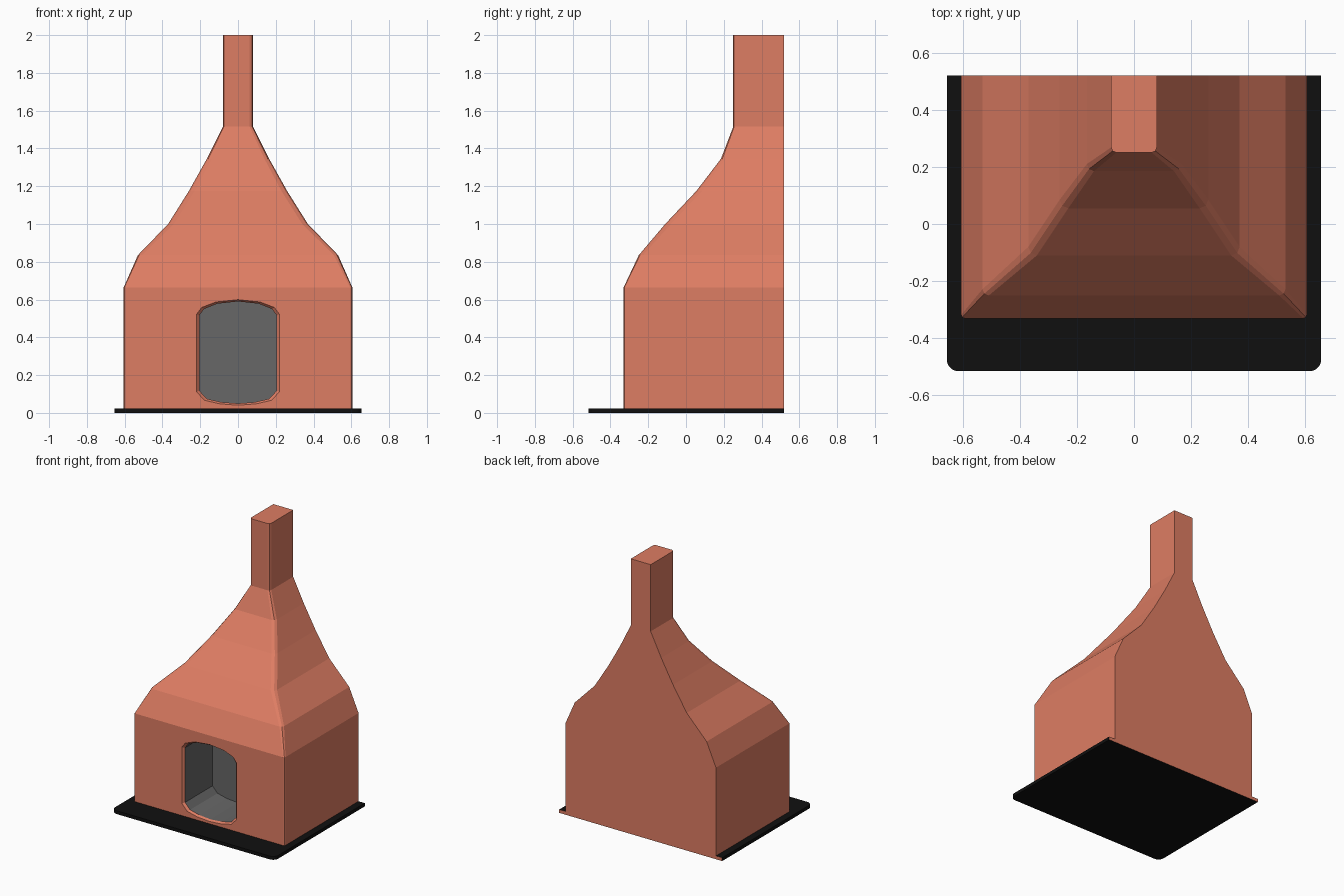
import bpy, bmesh
from math import sin, cos, pi

cube = bpy.data.objects.get("Cube")
if cube:
    bpy.data.objects.remove(cube, do_unlink=True)


def material(name, r, g, b):
    m = bpy.data.materials.new(name)
    m.use_nodes = True
    m.diffuse_color = (r, g, b, 1)
    m.node_tree.nodes["Principled BSDF"].inputs["Base Color"].default_value = (r, g, b, 1)
    return m


terracotta = material("terracotta", 0.73, 0.205, 0.125)
soot_grey = material("soot grey", 0.135, 0.135, 0.135)
hearth_black = material("hearth black", 0.005, 0.005, 0.005)

BACK = 0.52


def ring(bm, half, front, radius, z, steps):
    """Outline with a flat back and two rounded front corners."""
    right = [(half - radius + radius * cos(a), front + radius - radius * sin(a))
             for a in (pi / 2 * i / steps for i in range(steps + 1))]
    pts = [(half, BACK)] + right
    pts += [(-x, y) for x, y in reversed(pts)]
    return [bm.verts.new((x, y, z)) for x, y in pts]


def bridge(bm, a, b, mat=0, skip=None):
    n = len(a)
    for i in range(n):
        if i != skip:
            f = bm.faces.new((a[i], a[(i + 1) % n], b[(i + 1) % n], b[i]))
            f.material_index = mat


def finish(bm, name, mats):
    bmesh.ops.recalc_face_normals(bm, faces=bm.faces)
    mesh = bpy.data.meshes.new(name)
    bm.to_mesh(mesh)
    bm.free()
    for m in mats:
        mesh.materials.append(m)
    obj = bpy.data.objects.new(name, mesh)
    bpy.context.collection.objects.link(obj)
    return obj


# Hearth slab with rounded front corners and a terracotta back edge
bm = bmesh.new()
low = ring(bm, 0.655, -0.515, 0.04, 0.0, 5)
high = ring(bm, 0.655, -0.515, 0.04, 0.024, 5)
bridge(bm, low, high)
bm.faces.new(low)
bm.faces.new(high)
for f in bm.faces:
    if all(v.co.y > BACK - 0.001 for v in f.verts):
        f.material_index = 1
finish(bm, "hearth_slab", [hearth_black, terracotta])

# Fireplace body, hood and chimney: (half width, front y, corner radius, z)
levels = [
    (0.605, -0.33, 0.012, 0.024), (0.605, -0.33, 0.012, 0.665),
    (0.53, -0.25, 0.022, 0.835), (0.37, -0.11, 0.03, 1.0),
    (0.26, 0.055, 0.03, 1.175), (0.165, 0.185, 0.025, 1.345),
    (0.08, 0.25, 0.018, 1.515), (0.08, 0.25, 0.018, 2.0),
]
STEPS = 2
FRONT_SIDE = STEPS + 1
bm = bmesh.new()
rings = [ring(bm, *lv, STEPS) for lv in levels]
for i in range(len(rings) - 1):
    bridge(bm, rings[i], rings[i + 1], skip=FRONT_SIDE if i == 0 else None)
bm.faces.new(rings[0])
bm.faces.new(rings[-1])

# Arched mouth outline, mirrored left to right
half_arch = [(0, 0.05), (0.09, 0.057), (0.165, 0.075), (0.205, 0.118),
             (0.205, 0.515), (0.18, 0.55), (0.11, 0.578), (0, 0.59)]
arch = half_arch + [(-x, z) for x, z in reversed(half_arch[1:-1])]


def arch_loop(y, grow_x=1.0, grow_z=1.0):
    mid = 0.32
    return [bm.verts.new((x * grow_x, y, mid + (z - mid) * grow_z)) for x, z in arch]


rim = arch_loop(-0.33, 1.07, 1.035)
lip = arch_loop(-0.315)
deep = arch_loop(0.0)
bridge(bm, rim, lip)
bridge(bm, lip, deep, mat=1)
bm.faces.new(deep).material_index = 1

# Front wall around the mouth
corners = [rings[0][FRONT_SIDE], rings[0][FRONT_SIDE + 1],
           rings[1][FRONT_SIDE + 1], rings[1][FRONT_SIDE]]
edges = []
for loop in (corners, rim):
    for i, v in enumerate(loop):
        w = loop[(i + 1) % len(loop)]
        edges.append(bm.edges.get((v, w)) or bm.edges.new((v, w)))
bmesh.ops.triangle_fill(bm, edges=edges, use_beauty=True, use_dissolve=False,
                        normal=(0, -1, 0))
finish(bm, "fireplace_body", [terracotta, soot_grey])
